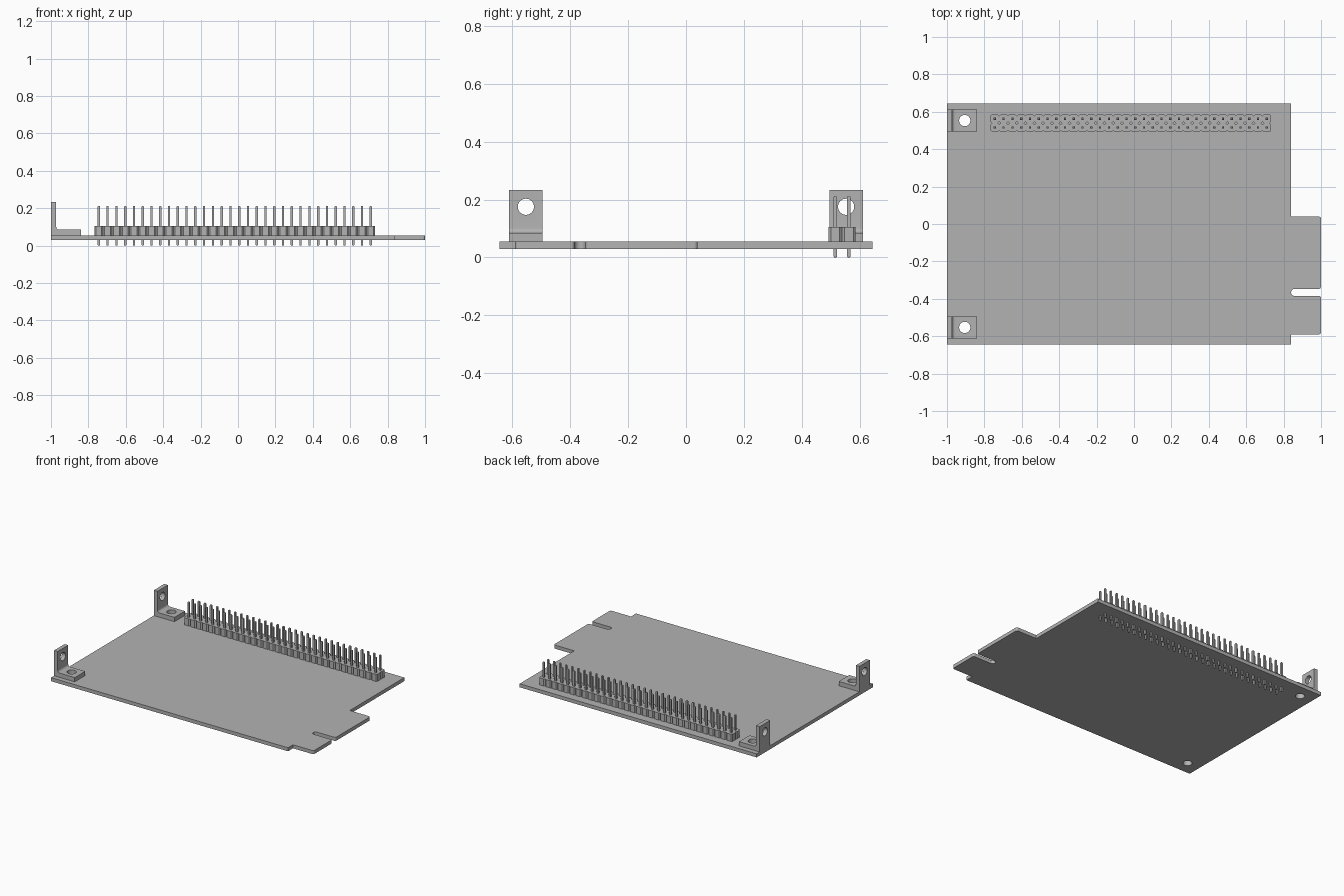
import bpy, bmesh
from math import pi, sin, cos, radians
from mathutils import Matrix, Vector

cube = bpy.data.objects.get("Cube")
if cube:
    bpy.data.objects.remove(cube, do_unlink=True)

grey = bpy.data.materials.new("plain grey")
grey.use_nodes = True
colour = (0.45, 0.45, 0.45, 1)
grey.diffuse_color = colour
grey.node_tree.nodes["Principled BSDF"].inputs["Base Color"].default_value = colour


def loft(bm, rings):
    """Closed solid through rings of matching points."""
    loops = [[bm.verts.new(p) for p in ring] for ring in rings]
    n = len(loops[0])
    bm.faces.new(loops[0][::-1])
    bm.faces.new(loops[-1])
    for a, b in zip(loops, loops[1:]):
        for i in range(n):
            j = (i + 1) % n
            bm.faces.new((a[i], a[j], b[j], b[i]))


def make_object(name, bm):
    bmesh.ops.recalc_face_normals(bm, faces=bm.faces[:])
    mesh = bpy.data.meshes.new(name)
    bm.to_mesh(mesh)
    bm.free()
    mesh.materials.append(grey)
    obj = bpy.data.objects.new(name, mesh)
    bpy.context.collection.objects.link(obj)
    return obj


def select(obj):
    bpy.ops.object.select_all(action='DESELECT')
    obj.select_set(True)
    bpy.context.view_layer.objects.active = obj


def drill(obj, centre, radius, axis='Z'):
    """Cut a round through hole and discard the cutter."""
    bm = bmesh.new()
    turn = Matrix.Rotation(pi / 2, 4, 'Y') if axis == 'X' else Matrix()
    bmesh.ops.create_cone(bm, cap_ends=True, segments=32, radius1=radius, radius2=radius,
                          depth=0.1, matrix=Matrix.Translation(centre) @ turn)
    cutter = make_object("hole_cutter", bm)
    cutter.hide_render = True
    mod = obj.modifiers.new("hole", 'BOOLEAN')
    mod.operation = 'DIFFERENCE'
    mod.solver = 'EXACT'
    mod.object = cutter
    select(obj)
    bpy.ops.object.modifier_apply(modifier=mod.name)
    bpy.data.objects.remove(cutter, do_unlink=True)


def smooth(obj):
    select(obj)
    bpy.ops.object.shade_smooth_by_angle(angle=radians(30))


def arc(cx, cy, r, start, end, steps=6):
    angles = [radians(start + (end - start) * i / steps) for i in range(steps + 1)]
    return [(cx + r * cos(a), cy + r * sin(a)) for a in angles]


# Circuit board with rounded edge tabs and a round-ended slot
BOTTOM, TOP = 0.03, 0.055
EDGE, TIP, R = 0.84, 1.0, 0.012
HALF = 0.645
LOW, SLOT_LOW, SLOT_HIGH, HIGH = -0.59, -0.385, -0.347, 0.04
slot_r = (SLOT_HIGH - SLOT_LOW) / 2
outline = [(-1, -HALF), (EDGE, -HALF), (EDGE, LOW)]
outline += arc(TIP - R, LOW + R, R, -90, 0)
outline += arc(TIP - R, SLOT_LOW - R, R, 0, 90)
outline += arc(EDGE + slot_r, SLOT_LOW + slot_r, slot_r, 270, 90, 12)
outline += arc(TIP - R, SLOT_HIGH + R, R, -90, 0)
outline += arc(TIP - R, HIGH - R, R, 0, 90)
outline += [(EDGE, HIGH), (EDGE, HALF), (-1, HALF)]
bm = bmesh.new()
loft(bm, [[(x, y, z) for x, y in outline] for z in (BOTTOM, TOP)])
board = make_object("circuit_board", bm)

# Angle brackets with a filleted bend and two screw holes
HOLE_X, HOLE_Y, HOLE_R = -0.905, 0.553, 0.03
foot, wall, bend = 0.085, -0.972, 0.016
section = [(-1, TOP), (-0.84, TOP), (-0.84, foot)]
section += arc(wall + bend, foot + bend, bend, 270, 180)
section += [(wall, 0.233), (-1, 0.233)]
for side, name in ((-1, "front_bracket"), (1, "back_bracket")):
    y0 = side * HOLE_Y
    bm = bmesh.new()
    loft(bm, [[(x, y, z) for x, z in section] for y in (y0 - 0.058, y0 + 0.058)])
    bracket = make_object(name, bm)
    drill(bracket, (HOLE_X, y0, 0.07), HOLE_R)
    drill(bracket, (-0.99, y0, 0.175), 0.028, 'X')
    smooth(bracket)
    drill(board, (HOLE_X, y0, 0.04), HOLE_R)
smooth(board)

# Two-row pin header: chamfered cells and square pins
COUNT, PITCH, ROW = 32, 0.0469, 0.539
half, cut = PITCH / 2, 0.008
cell = []
for sx, sy in ((1, 1), (-1, 1), (-1, -1), (1, -1)):
    corner = [(sx * half, sy * (half - cut)), (sx * (half - cut), sy * half)]
    cell += corner if sx == sy else corner[::-1]
square = [(1, 1), (-1, 1), (-1, -1), (1, -1)]
pin_sections = [(0, 0.004), (0.004, 0.006), (0.208, 0.006), (0.212, 0.004)]

body, pins = bmesh.new(), bmesh.new()
for i in range(COUNT):
    for row in (-0.5, 0.5):
        px = -0.017 + (i - (COUNT - 1) / 2) * PITCH
        py = ROW + row * PITCH
        loft(body, [[(px + x, py + y, z) for x, y in cell] for z in (TOP, 0.105)])
        loft(pins, [[(px + x * w, py + y * w, z) for x, y in square]
                    for z, w in pin_sections])
make_object("header_body", body)
make_object("header_pins", pins)
